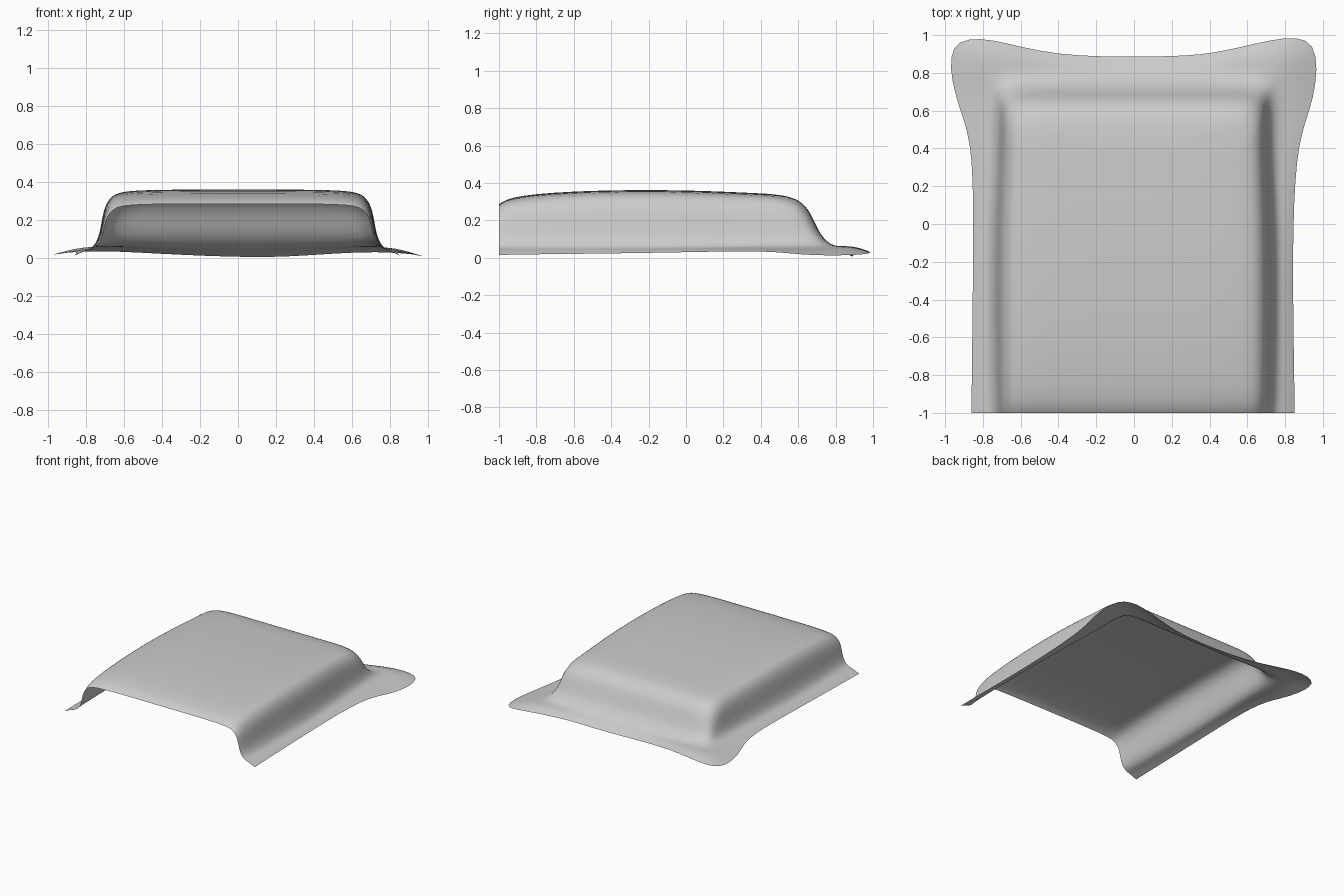
import bpy, bmesh

cube = bpy.data.objects.get("Cube")
if cube:
    bpy.data.objects.remove(cube)

cloth = bpy.data.materials.new("grey cloth")
cloth.use_nodes = True
cloth.diffuse_color = (0.6, 0.6, 0.6, 1)
cloth.node_tree.nodes["Principled BSDF"].inputs["Base Color"].default_value = (0.6, 0.6, 0.6, 1)


def interpolate(points, t):
    for (a, va), (b, vb) in zip(points, points[1:]):
        if t <= b:
            return va + (vb - va) * max(0, t - a) / (b - a)
    return points[-1][1]


# Crown height and side bulge, both along the length
CROWN = [(-1, .287), (-.93, .335), (-.5, .363), (-.1, .368), (.5, .34), (.8, .325)]
BULGE = [(-1, .975), (-.9, .99), (-.1, 1), (.45, .96), (.8, .96)]
SIDE_Y = [-1, -.93, -.5, 0, .38]
BACK_X = [-.45, 0, .45]
FOOT = .055


def ring(half_width, back, radius, drop):
    """U-shaped loop, open at the front; drop is its share of the height."""
    right = []
    for y in SIDE_Y:
        right.append((half_width * interpolate(BULGE, y), min(y, back - radius)))
    w = half_width * .97
    right += [(w, back - radius), (w - radius * .25, back - radius * .25), (w - radius, back)]
    left = [(-x, y) for x, y in right]
    middle = [(x * half_width / .75, back) for x in BACK_X]
    path = left + middle + right[::-1]
    return [(x, y, FOOT + drop * (interpolate(CROWN, y) - FOOT)) for x, y in path]


# Flared outer hem, front left corner round the back to the front right corner
hem = [(-.86, -1, .015), (-.86, -.93, .018), (-.855, -.5, .022), (-.85, 0, .03),
       (-.855, .46, .04), (-.95, .66, .02), (-1.0, .98, .02), (-.76, .99, .045),
       (-.44, .885, .025), (.12, .885, 0), (.42, .895, .02),
       (.74, .985, .04), (.99, 1, .015), (.955, .64, .01),
       (.865, .46, .04), (.84, 0, .03), (.843, -.5, .022), (.85, -.93, .018), (.85, -1, .015)]

# Wall and top loops, from the foot inward
loops = [ring(.765, .79, .1, 0), ring(.73, .715, .1, .24), ring(.715, .67, .11, .66),
         ring(.675, .615, .12, .9), ring(.6, .53, .12, .985), ring(.35, .42, .08, 1),
         ring(0, .42, 0, 1)]

# Soft fold between the foot and the hem, raised at the flared corners
fold = []
for i, (outer, inner) in enumerate(zip(hem, loops[0])):
    x, y, z = [(a + b) / 2 for a, b in zip(outer, inner)]
    fold.append((x, y, z + (.025 if i in (6, 7, 11, 12) else .006)))
loops = [hem, fold] + loops

# Join the loops into one sheet
bm = bmesh.new()
rows = [[bm.verts.new(p) for p in loop] for loop in loops]
for a, b in zip(rows, rows[1:]):
    for i in range(len(a) - 1):
        bm.faces.new((a[i], b[i], b[i + 1], a[i + 1]))
bmesh.ops.remove_doubles(bm, verts=bm.verts, dist=.0005)
bmesh.ops.dissolve_degenerate(bm, edges=bm.edges, dist=.0005)
bmesh.ops.recalc_face_normals(bm, faces=bm.faces)
if sum(f.normal.z * f.calc_area() for f in bm.faces) < 0:
    bmesh.ops.reverse_faces(bm, faces=bm.faces)
mesh = bpy.data.meshes.new("blanket")
bm.to_mesh(mesh)
bm.free()
mesh.materials.append(cloth)

blanket = bpy.data.objects.new("blanket", mesh)
bpy.context.collection.objects.link(blanket)
smooth = blanket.modifiers.new("soft folds", 'SUBSURF')
smooth.levels = smooth.render_levels = 2
smooth.boundary_smooth = 'PRESERVE_CORNERS'
for polygon in mesh.polygons:
    polygon.use_smooth = True
